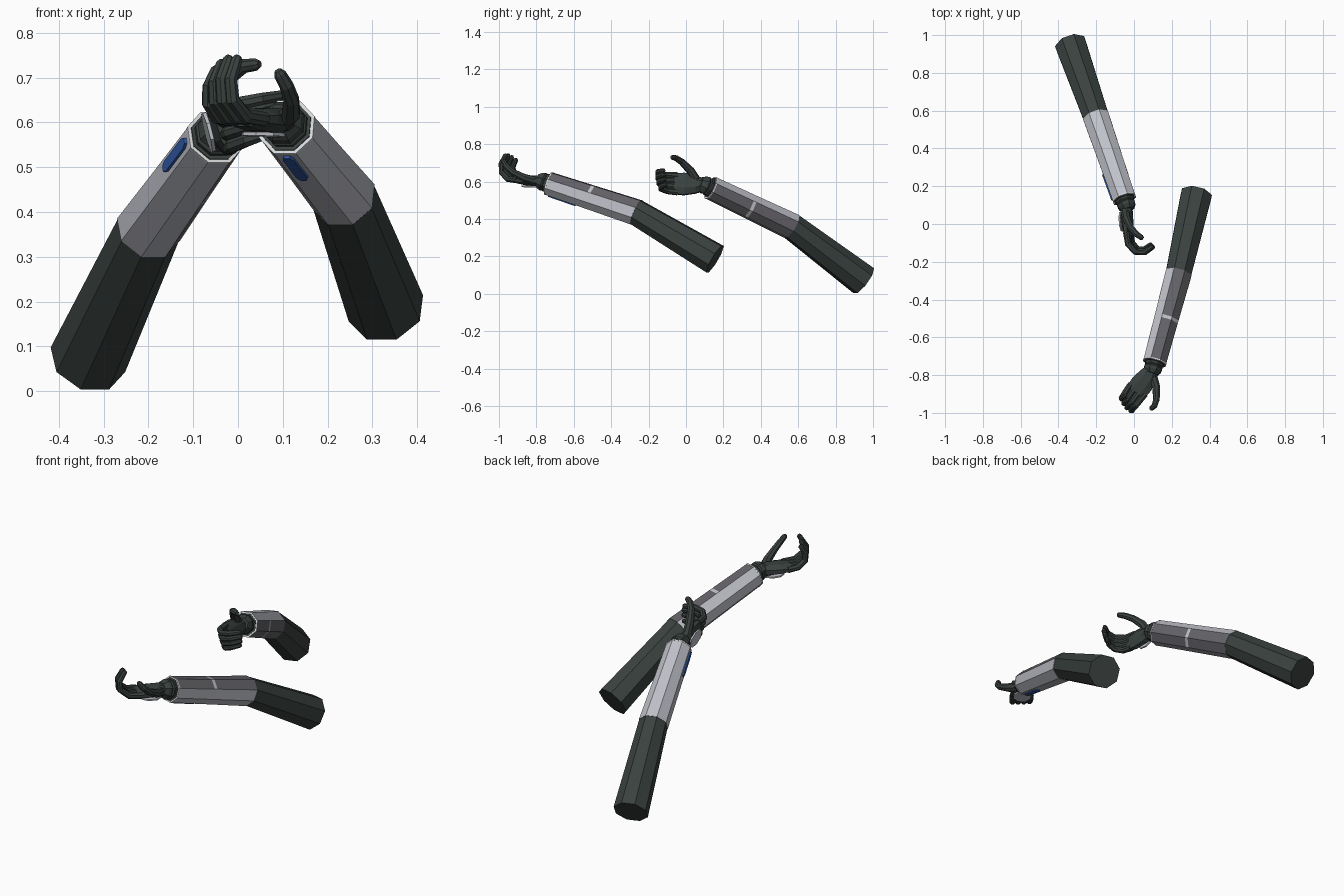
import bpy, bmesh, math
from mathutils import Vector as V

cube = bpy.data.objects.get("Cube")
if cube:
    bpy.data.objects.remove(cube, do_unlink=True)


def material(name, rgb):
    m = bpy.data.materials.new(name)
    m.use_nodes = True
    m.diffuse_color = (*rgb, 1)
    m.node_tree.nodes["Principled BSDF"].inputs["Base Color"].default_value = (*rgb, 1)
    return m


DARK = material("dark green grey", (0.042, 0.054, 0.050))
LIGHT = material("light grey", (0.53, 0.54, 0.59))
PANEL = material("dark panel grey", (0.13, 0.125, 0.14))
RIM = material("pale rim", (0.70, 0.71, 0.73))
BLUE = material("blue", (0.035, 0.11, 0.42))
UP = V((0, 0, 1))


def frame(axis, up):
    """Two unit vectors spanning the plane across an axis."""
    axis = axis.normalized()
    u = up.cross(axis).normalized()
    return u, axis.cross(u)


def loft(name, mats, sections, n=8, rule=None):
    """Skin rings given as (centre, u, v, radius_u, radius_v)."""
    bm = bmesh.new()
    rings = []
    for c, u, v, ru, rv in sections:
        angles = [math.tau * (k + 0.5) / n for k in range(n)]
        rings.append([bm.verts.new(c + u * ru * math.cos(a) + v * rv * math.sin(a)) for a in angles])
    for s, (a, b) in enumerate(zip(rings, rings[1:])):
        for k in range(n):
            j = (k + 1) % n
            f = bm.faces.new((a[k], a[j], b[j], b[k]))
            if rule:
                f.material_index = rule(s, k)
    bm.faces.new(rings[0][::-1])
    bm.faces.new(rings[-1])
    bmesh.ops.recalc_face_normals(bm, faces=bm.faces)
    mesh = bpy.data.meshes.new(name)
    bm.to_mesh(mesh)
    bm.free()
    for m in mats:
        mesh.materials.append(m)
    ob = bpy.data.objects.new(name, mesh)
    bpy.context.collection.objects.link(ob)
    return ob


def tube(name, points, radii, up):
    """Digit following a bent path, with a narrowed rounded tip."""
    sections = []
    for i, p in enumerate(points):
        tangent = points[min(i + 1, len(points) - 1)] - points[max(i - 1, 0)]
        u, v = frame(tangent, up)
        sections.append((p, u, v, radii[i], radii[i]))
    end = (points[-1] - points[-2]).normalized()
    r = radii[-1]
    sections.append((points[-1] + end * r * 0.7, u, v, r * 0.6, r * 0.6))
    return loft(name, [DARK], sections)


def arm(side, shoulder, elbow, wrist, panel_faces, blue_angle):
    upper, fore = (elbow - shoulder).normalized(), (wrist - elbow).normalized()
    fu, fv = frame(fore, UP)
    su, sv = frame(upper, UP)
    mu, mv = frame(upper + fore, UP)
    radius = lambda t: 0.074 - 0.008 * t
    at = lambda t: elbow.lerp(wrist, t)

    # Sleeve, mitred against the forearm
    loft(side + "_sleeve", [DARK], [(shoulder, su, sv, 0.088, 0.088), (elbow, mu, mv, 0.073, 0.073)])

    # Forearm shell with a two-face panel crossed by a light band
    sections = [(elbow, mu, mv, 0.075, 0.075)]
    sections += [(at(t), fu, fv, radius(t), radius(t)) for t in (0.51, 0.545, 1)]
    loft(side + "_forearm", [LIGHT, PANEL], sections,
         rule=lambda s, k: int(k in panel_faces and s != 1))

    # Rim, recessed collar and wrist cuff
    def disc(name, mat, spans):
        loft(side + name, [mat], [(wrist + fore * d, fu, fv, r, r) for d, r in spans])
    disc("_forearm_rim", RIM, [(-0.002, 0.067), (0.005, 0.067)])
    disc("_wrist_collar", DARK, [(0, 0.059), (0.008, 0.059)])
    disc("_wrist_cuff", DARK, [(0, 0.05), (0.02, 0.052), (0.026, 0.046), (0.034, 0.052),
                               (0.05, 0.048), (0.07, 0.034)])

    # Blue strip along the back of the forearm
    out = fu * math.cos(blue_angle) + fv * math.sin(blue_angle)
    across = fore.cross(out)
    loft(side + "_blue_strip", [BLUE],
         [(at(t) + out * radius(t) * 0.925, across, out, w, 0.009)
          for t, w in ((0.66, 0.009), (0.69, 0.018), (0.94, 0.018), (0.97, 0.009))], n=4)


def hand(side, origin, along, palm, sign):
    d = along.normalized()
    p = (palm - d * palm.dot(d)).normalized()
    t = d.cross(p) * sign
    place = lambda a, b, c: origin + d * a + t * b + p * c

    # Palm and plate on the back of the hand
    loft(side + "_palm", [DARK], [(place(a, 0, 0), t, p, w, h) for a, w, h in (
        (-0.02, 0.034, 0.032), (0.03, 0.052, 0.031), (0.09, 0.065, 0.027), (0.145, 0.062, 0.018))])
    loft(side + "_hand_plate", [LIGHT], [(place(0.065, 0, c), d, t, 0.055, 0.048) for c in (-0.036, -0.028)])

    # Four curled fingers
    path = ((0.125, 0), (0.19, 0.005), (0.235, 0.04), (0.24, 0.085), (0.215, 0.13))
    for i, (name, size) in enumerate((("index", 1), ("middle", 1), ("ring", 0.93), ("little", 0.82))):
        lateral = 0.046 - 0.031 * i
        points = [place(0.125 + (a - 0.125) * size, lateral * (1 - 0.06 * j), c * size)
                  for j, (a, c) in enumerate(path)]
        tube(side + "_" + name + "_finger", points, (0.017, 0.017, 0.016, 0.015, 0.013), t)

    # Thumb
    points = [place(*q) for q in ((0.025, 0.025, 0), (0.06, 0.072, 0.015),
                                  (0.11, 0.11, 0.045), (0.145, 0.122, 0.075), (0.165, 0.118, 0.1))]
    tube(side + "_thumb", points, (0.024, 0.022, 0.018, 0.016, 0.014), d * 0.5 - t)


arm("right", V((-0.335, 0.95, 0.07)), V((-0.2, 0.565, 0.36)), V((-0.052, 0.135, 0.565)),
    (6, 7), math.pi)
hand("right", V((-0.04, 0.08, 0.582)), V((0.08, -1, 0.05)), V((0.97, 0, 0.25)), 1)

arm("left", V((0.33, 0.155, 0.185)), V((0.235, -0.265, 0.435)), V((0.11, -0.73, 0.588)),
    (0, 1), -math.pi / 2)
hand("left", V((0.096, -0.775, 0.603)), V((-0.6, -0.8, 0.03)), UP, -1)
